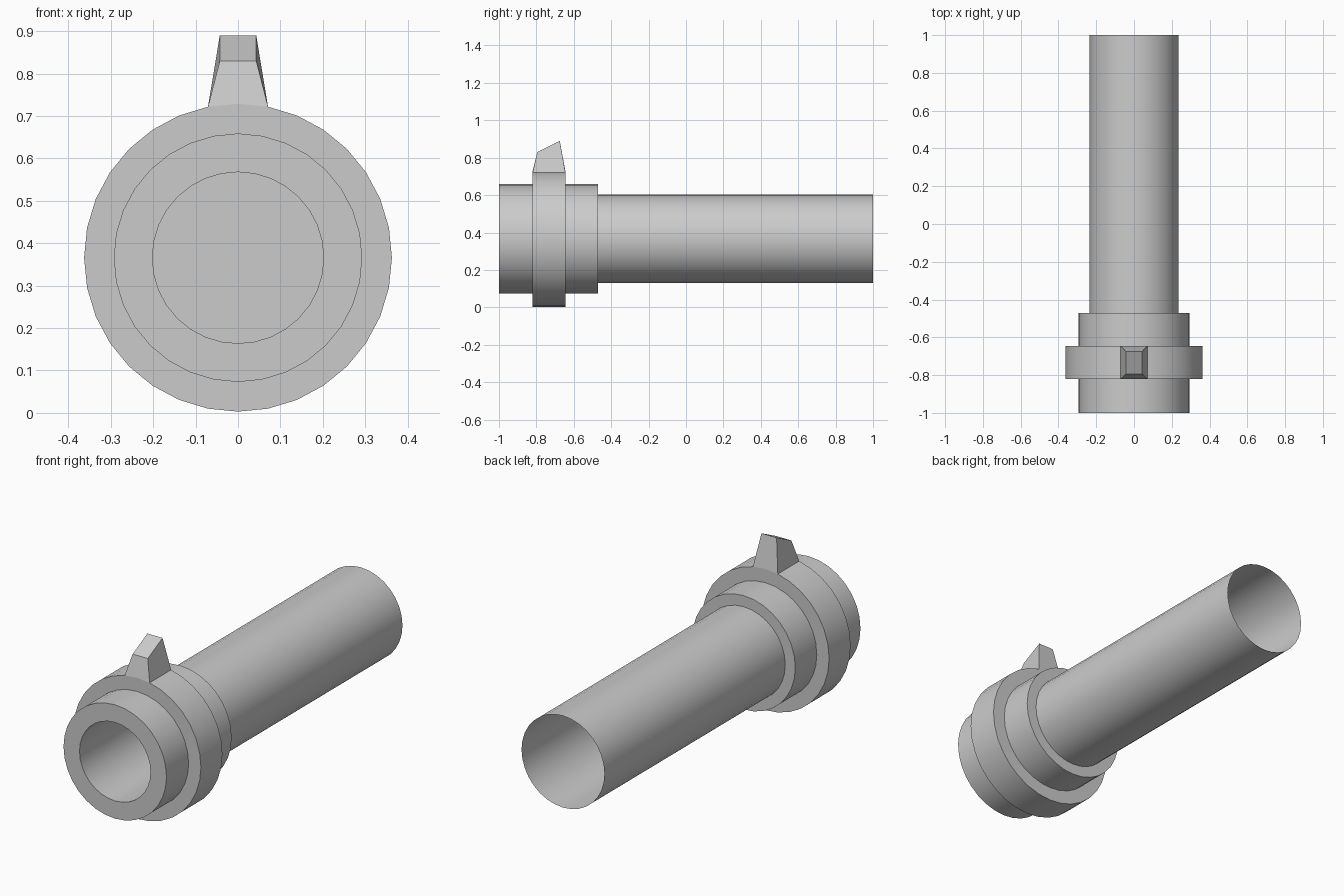
import bpy
import math

if "Cube" in bpy.data.objects:
    bpy.data.objects.remove(bpy.data.objects["Cube"])

SIDES = 32
AXIS_Z = 0.366  # height of the tube axis


def make_object(name, verts, faces):
    mesh = bpy.data.meshes.new(name)
    mesh.from_pydata(verts, [], faces)
    mesh.update()
    obj = bpy.data.objects.new(name, mesh)
    bpy.context.collection.objects.link(obj)
    return obj


def ring_point(r, y, step):
    a = 2 * math.pi * step / SIDES
    return (r * math.sin(a), y, AXIS_Z + r * math.cos(a))


def lathe(name, profile, cap_start=False):
    """Spin (radius, y) points round the tube axis."""
    verts = [ring_point(r, y, s) for r, y in profile for s in range(SIDES)]
    faces = []
    for i in range(len(profile) - 1):
        a, b = i * SIDES, (i + 1) * SIDES
        for s in range(SIDES):
            n = (s + 1) % SIDES
            faces.append((a + s, a + n, b + n, b + s))
    if cap_start:
        faces.append(tuple(reversed(range(SIDES))))
    obj = make_object(name, verts, faces)
    bpy.ops.object.select_all(action='DESELECT')
    obj.select_set(True)
    bpy.context.view_layer.objects.active = obj
    bpy.ops.object.shade_smooth_by_angle(angle=math.radians(35))
    return obj


# Stepped muzzle collar with its raised band and blind bore
lathe("muzzle_collar", [
    (0.202, -0.47), (0.202, -1.0), (0.293, -1.0), (0.293, -0.82),
    (0.363, -0.82), (0.363, -0.645), (0.293, -0.645), (0.293, -0.47),
    (0.236, -0.47)], cap_start=True)

# Thin-walled tube, open at the back
lathe("barrel_tube", [(0.236, -0.47), (0.236, 1.0)])

# Tapered sight post growing out of the band's two top facets
front = [ring_point(0.363, -0.82, s) for s in (-1, 0, 1)]
back = [ring_point(0.363, -0.645, s) for s in (-1, 0, 1)]
top_front = [(x, -0.795, 0.83) for x in (-0.043, 0.043)]
top_back = [(x, -0.675, 0.89) for x in (-0.043, 0.043)]
make_object("sight_post", front + back + top_front + top_back, [
    (0, 1, 2, 7, 6),   # front
    (5, 4, 3, 8, 9),   # back
    (3, 0, 6, 8),      # left
    (2, 5, 9, 7),      # right
    (6, 7, 9, 8),      # sloped top
])
